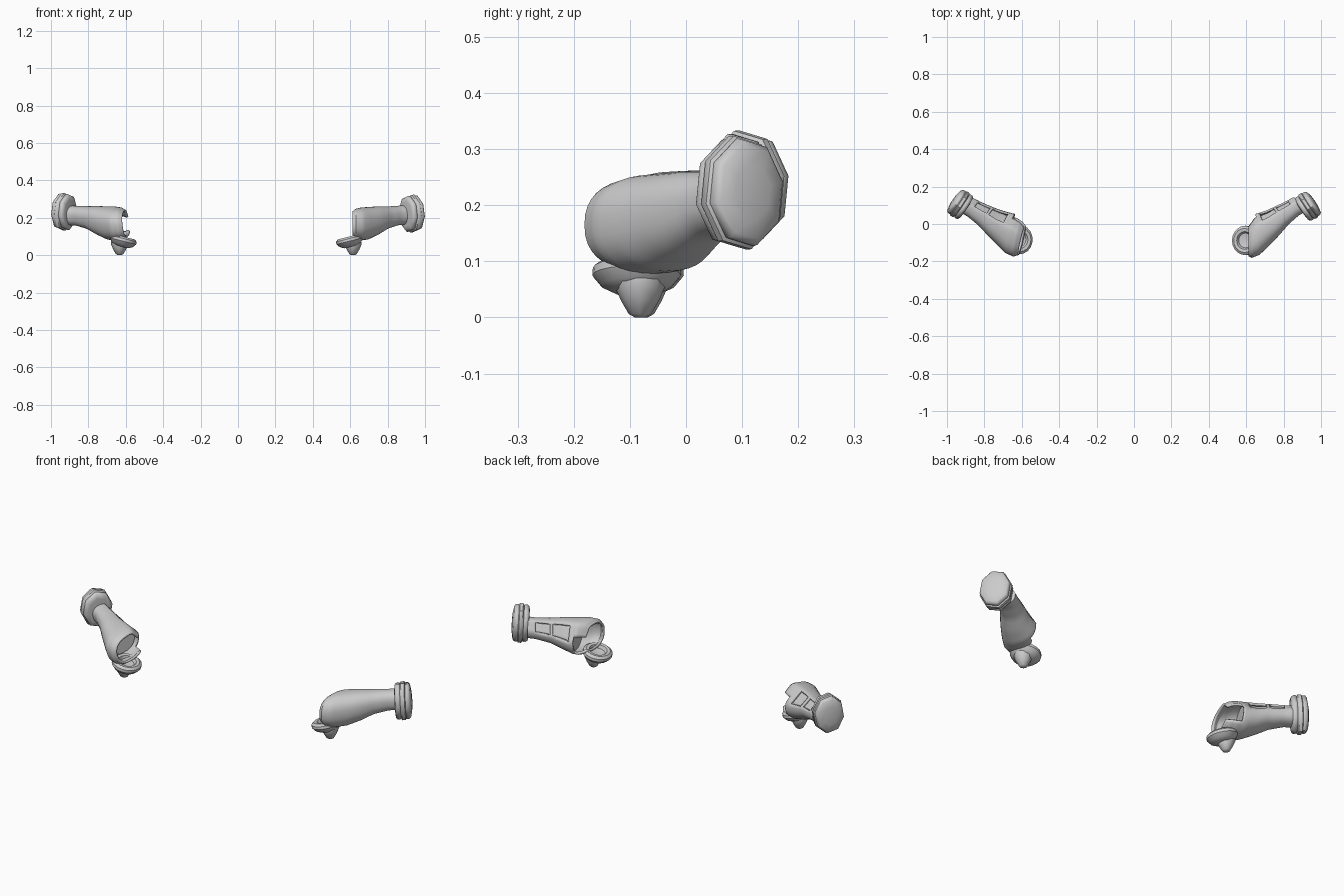
import bpy, bmesh, math
from mathutils import Vector, Matrix

if "Cube" in bpy.data.objects:
    bpy.data.objects.remove(bpy.data.objects["Cube"])

# forearm stations, wrist to hand: centre x, y, z, half width, half height, yaw
WRIST = [
    (.885, .105, .215, .050, .052, 37), (.850, .085, .211, .050, .052, 36),
    (.790, .045, .200, .060, .060, 35), (.740, .005, .184, .075, .076, 28)]
RIGHT = WRIST + [
    (.690, -.030, .170, .092, .087, 20), (.655, -.058, .166, .108, .088, 8),
    (.630, -.075, .165, .106, .083, 0), (.612, -.085, .164, .088, .070, 0)]
LEFT = WRIST + [
    (.690, -.030, .170, .092, .087, 24), (.650, -.058, .166, .108, .088, 17),
    (.618, -.075, .165, .106, .083, 13), (.595, -.085, .164, .088, .070, 13)]
STEPS, SEGS = 4, 36


def make(name, rings, mat, cap0=False, cap1=False, skip=None, angle=40):
    """Loft closed rings into one object; skip(i, j) leaves faces out."""
    bm = bmesh.new()
    vs = [[bm.verts.new(mat @ Vector(p)) for p in r] for r in rings]
    n = len(rings[0])
    for i in range(len(vs) - 1):
        for j in range(n):
            if not (skip and skip(i, j)):
                k = (j + 1) % n
                bm.faces.new((vs[i][j], vs[i][k], vs[i + 1][k], vs[i + 1][j]))
    if cap0:
        bm.faces.new(vs[0])
    if cap1:
        bm.faces.new(vs[-1])
    bmesh.ops.recalc_face_normals(bm, faces=bm.faces)
    me = bpy.data.meshes.new(name)
    bm.to_mesh(me)
    bm.free()
    ob = bpy.data.objects.new(name, me)
    bpy.context.collection.objects.link(ob)
    bpy.ops.object.select_all(action='DESELECT')
    bpy.context.view_layer.objects.active = ob
    ob.select_set(True)
    bpy.ops.object.shade_smooth_by_angle(angle=math.radians(angle))
    return ob


def sections(stations, scale):
    """Rounded forearm sections with a flattened inner upper side."""
    rings = []
    flat = Vector((math.cos(math.radians(150)), math.sin(math.radians(150))))
    for q in range((len(stations) - 1) * STEPS + 1):
        i = min(q // STEPS, len(stations) - 2)
        f = q / STEPS - i
        x, y, z, w, h, a = [u + (v - u) * f for u, v in zip(stations[i], stations[i + 1])]
        a = math.radians(a)
        ring = []
        for j in range(SEGS):
            t = 2 * math.pi * j / SEGS
            c, s = math.cos(t), math.sin(t)
            p = Vector((math.copysign(abs(c) ** .85, c), math.copysign(abs(s) ** .85, s)))
            p -= flat * max(0, p.dot(flat) - .88)
            lat = p.x * w * scale
            ring.append((x + lat * math.sin(a), y - lat * math.cos(a), z + p.y * h * scale))
        rings.append(ring)
    return rings


def lathe(profile, n, sx=1, sy=1, turn=0):
    return [[(r * sx * math.cos(2 * math.pi * (j + turn) / n),
              r * sy * math.sin(2 * math.pi * (j + turn) / n), z) for j in range(n)]
            for r, z in profile]


def window(i, j):
    slots = 12 <= j <= 17 and (4 <= i <= 7 or 9 <= i <= 14)
    side_gap = 16 <= j <= 22 and i >= 18
    return slots or side_gap


def place(x, y, z, rot):
    return Matrix.Translation((x, y, z)) @ rot


def arm(side, stations, base, cuff_base, hand):
    # hollow forearm shell with window openings
    shell = make(side + "_forearm_shell", sections(stations, 1), base, cap0=True, skip=window)
    m = shell.modifiers.new("thickness", 'SOLIDIFY')
    m.thickness, m.offset = .012, -1
    # recessed core behind the windows
    make(side + "_forearm_core", sections(stations, .8)[1:18], base, True, True)
    # eight-sided stepped cuff with a domed end
    yaw = Matrix.Rotation(math.radians(34), 4, 'Z') @ Matrix.Rotation(math.radians(87), 4, 'Y')
    cuff = [(.70, -.040), (.90, -.037), (.98, -.028), (.98, -.016), (.94, -.012),
            (1.03, -.006), (1.03, .010), (.96, .014),
            (.98, .019), (.96, .031), (.86, .038), (.5, .044), (.15, .046)]
    make(side + "_cuff", lathe(cuff, 8, .100, .078, .25),
         cuff_base @ place(.930, .095, .222, yaw), True, True, angle=48)
    # dished lower hand pad
    tilt = Matrix.Rotation(math.radians(-14), 4, 'Y')
    pad = [(.012, -.032), (.040, -.030), (.062, -.018), (.076, .000), (.075, .014),
           (.062, .024), (.046, .022), (.038, .006), (.012, .001)]
    make(side + "_hand_pad", lathe(pad, 20, .96, 1.04),
         hand @ place(.597, -.088, .075, tilt), True, True)
    # blunt knob under the pad
    knob = [(.045, .070), (.045, .056), (.034, .030), (.020, .006), (.009, 0)]
    make(side + "_knob", lathe(knob, 8), hand @ place(.615, -.082, 0, Matrix()), True, True, angle=60)


mirror = Matrix.Scale(-1, 4, Vector((1, 0, 0)))
arm("right", RIGHT, Matrix.Identity(4), Matrix.Identity(4), Matrix.Identity(4))

# left arm is mirrored and rolled so its windows face further up
pivot = Vector((.75, .01, .19))
roll = Matrix.Rotation(math.radians(14), 4, Vector((.79, .61, 0)))
rolled = Matrix.Translation(pivot) @ roll @ Matrix.Translation(-pivot)
arm("left", LEFT, mirror @ Matrix.Translation((.006, 0, 0)) @ rolled,
    mirror @ Matrix.Translation((0, .010, .010)),
    mirror @ Matrix.Translation((.018, .005, 0)))
